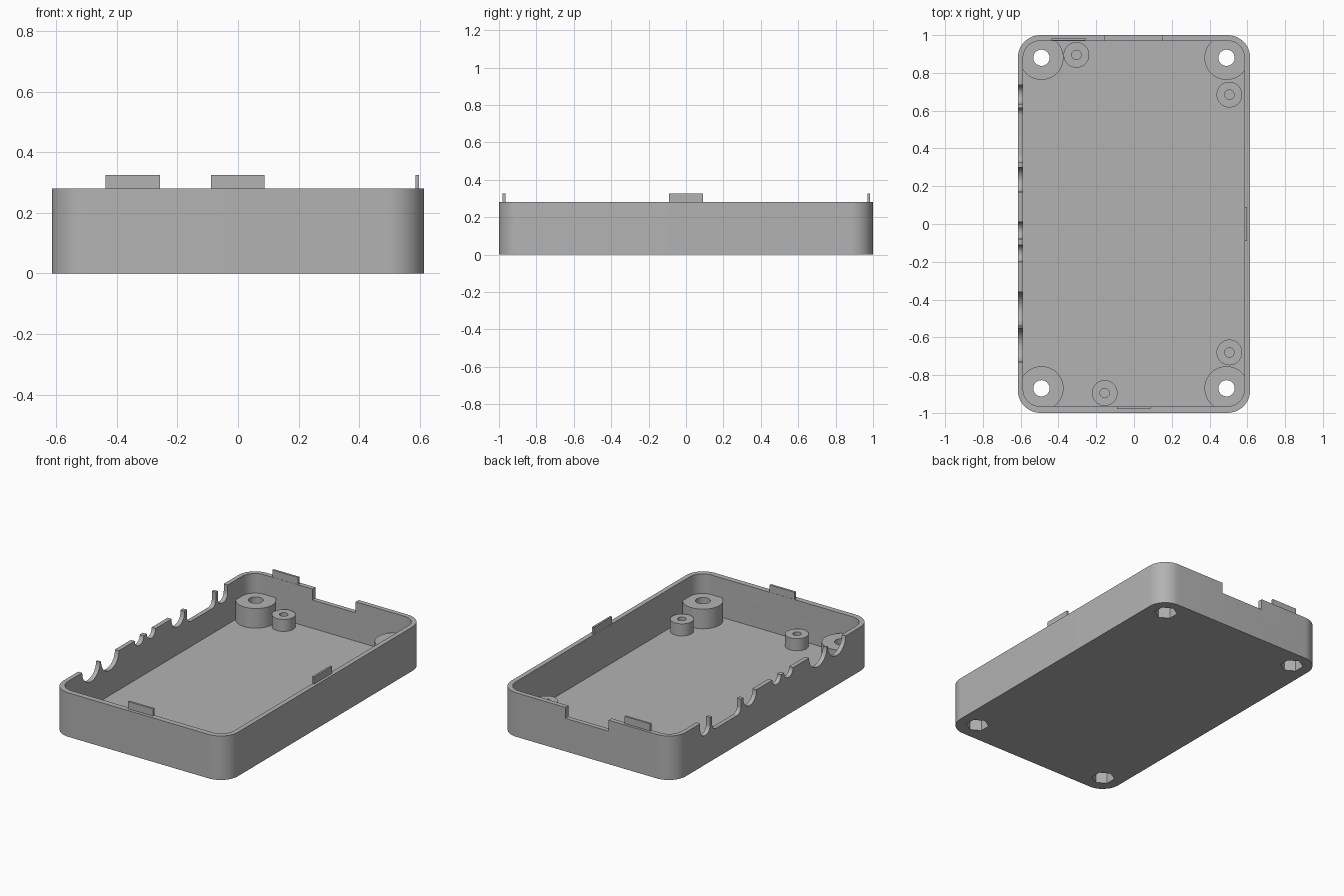
import bpy, bmesh
from math import sin, cos, pi
from mathutils import Vector

cube = bpy.data.objects.get("Cube")
if cube:
    bpy.data.objects.remove(cube, do_unlink=True)

grey = bpy.data.materials.new("plain grey")
grey.use_nodes = True
grey.diffuse_color = (0.45, 0.45, 0.45, 1)
grey.node_tree.nodes["Principled BSDF"].inputs["Base Color"].default_value = (0.45, 0.45, 0.45, 1)

RIM, FLOOR = 0.28, 0.03


def prism(name, pts, lo, hi, axis="z"):
    """Extrude a 2D outline along z, x (outline in y, z) or y (outline in x, z)."""
    place = {"z": lambda a, b, t: (a, b, t),
             "x": lambda a, b, t: (t, a, b),
             "y": lambda a, b, t: (a, t, b)}[axis]
    bm = bmesh.new()
    low = [bm.verts.new(place(a, b, lo)) for a, b in pts]
    high = [bm.verts.new(place(a, b, hi)) for a, b in pts]
    bm.faces.new(low)
    bm.faces.new(high)
    n = len(pts)
    for i in range(n):
        j = (i + 1) % n
        bm.faces.new((low[i], low[j], high[j], high[i]))
    bmesh.ops.recalc_face_normals(bm, faces=bm.faces)
    mesh = bpy.data.meshes.new(name)
    bm.to_mesh(mesh)
    bm.free()
    obj = bpy.data.objects.new(name, mesh)
    bpy.context.collection.objects.link(obj)
    mesh.materials.append(grey)
    return obj


def arc(cx, cy, r, start, end, steps):
    return [(cx + r * cos(start + (end - start) * i / steps),
             cy + r * sin(start + (end - start) * i / steps)) for i in range(steps + 1)]


def circle(cx, cy, r, n=40, turn=0.0):
    return arc(cx, cy, r, turn, turn + 2 * pi, n)[:-1]


def rounded_rect(x0, x1, y0, y1, r):
    corners = [(x1 - r, y1 - r), (x0 + r, y1 - r), (x0 + r, y0 + r), (x1 - r, y0 + r)]
    return [p for k, (x, y) in enumerate(corners)
            for p in arc(x, y, r, k * pi / 2, (k + 1) * pi / 2, 12)]


def notch_outline(y0, y1, z, r):
    """Open-topped slot with rounded lower corners."""
    r = min(r, (y1 - y0) / 2 - 0.0005)
    return ([(y1, RIM + 0.1), (y0, RIM + 0.1)] + arc(y0 + r, z + r, r, pi, 1.5 * pi, 10)
            + arc(y1 - r, z + r, r, 1.5 * pi, 2 * pi, 10))


def combine(target, other, operation):
    mod = target.modifiers.new("combine", "BOOLEAN")
    mod.operation, mod.object, mod.solver = operation, other, "EXACT"
    bpy.context.view_layer.objects.active = target
    bpy.ops.object.modifier_apply(modifier=mod.name)
    bpy.data.objects.remove(other, do_unlink=True)


# Tray: rounded block, hollowed out
tray = prism("case_tray", rounded_rect(-0.615, 0.615, -1, 1, 0.12), 0, RIM)
combine(tray, prism("cavity", rounded_rect(-0.587, 0.585, -0.965, 0.97, 0.09), FLOOR, 0.5), "DIFFERENCE")

# Corner bosses with a screw hole and a hexagonal nut pocket underneath
for x in (-0.49, 0.49):
    for y in (-0.87, 0.88):
        combine(tray, prism("boss", circle(x, y, 0.117, 48), 0.01, 0.155), "UNION")
        combine(tray, prism("hole", circle(x, y, 0.043, 32), -0.1, 0.4), "DIFFERENCE")
        combine(tray, prism("pocket", circle(x, y, 0.068, 6, pi / 2), -0.1, 0.09), "DIFFERENCE")

# Board standoffs with blind holes
for x, y in ((-0.305, 0.895), (0.505, 0.685), (0.505, -0.68), (-0.155, -0.895)):
    combine(tray, prism("standoff", circle(x, y, 0.068), 0.01, 0.107), "UNION")
    combine(tray, prism("blind_hole", circle(x, y, 0.025, 24), FLOOR, 0.4), "DIFFERENCE")

# Port openings along the -x wall: y range, bottom height, corner radius
ports = [(0.635, 0.735, 0.185, 0.05), (0.325, 0.615, 0.19, 0.04), (0.17, 0.30, 0.205, 0.065),
         (-0.08, 0.01, 0.235, 0.045), (-0.20, -0.11, 0.235, 0.045),
         (-0.54, -0.36, 0.19, 0.09), (-0.73, -0.55, 0.19, 0.09)]
for port in ports:
    combine(tray, prism("port", notch_outline(*port), -0.7, -0.56, "x"), "DIFFERENCE")

# Square opening in the back wall
back = [(-0.155, 0.21), (0.15, 0.21), (0.15, 0.4), (-0.155, 0.4)]
combine(tray, prism("back_opening", back, 0.94, 1.1, "y"), "DIFFERENCE")


# Snap tabs on the rim
def tab(name, x0, x1, y0, y1):
    return prism(name, [(x0, y0), (x1, y0), (x1, y1), (x0, y1)], RIM - 0.04, 0.326)


tab("front_tab", -0.09, 0.087, -0.98, -0.966)
tab("back_tab", -0.437, -0.257, 0.971, 0.984)
tab("side_tab", 0.586, 0.598, -0.09, 0.09)

# Smooth shading on the rounded walls, sharp edges kept
bpy.ops.object.select_all(action="DESELECT")
tray.select_set(True)
bpy.context.view_layer.objects.active = tray
bpy.ops.object.shade_smooth_by_angle(angle=pi / 6)
